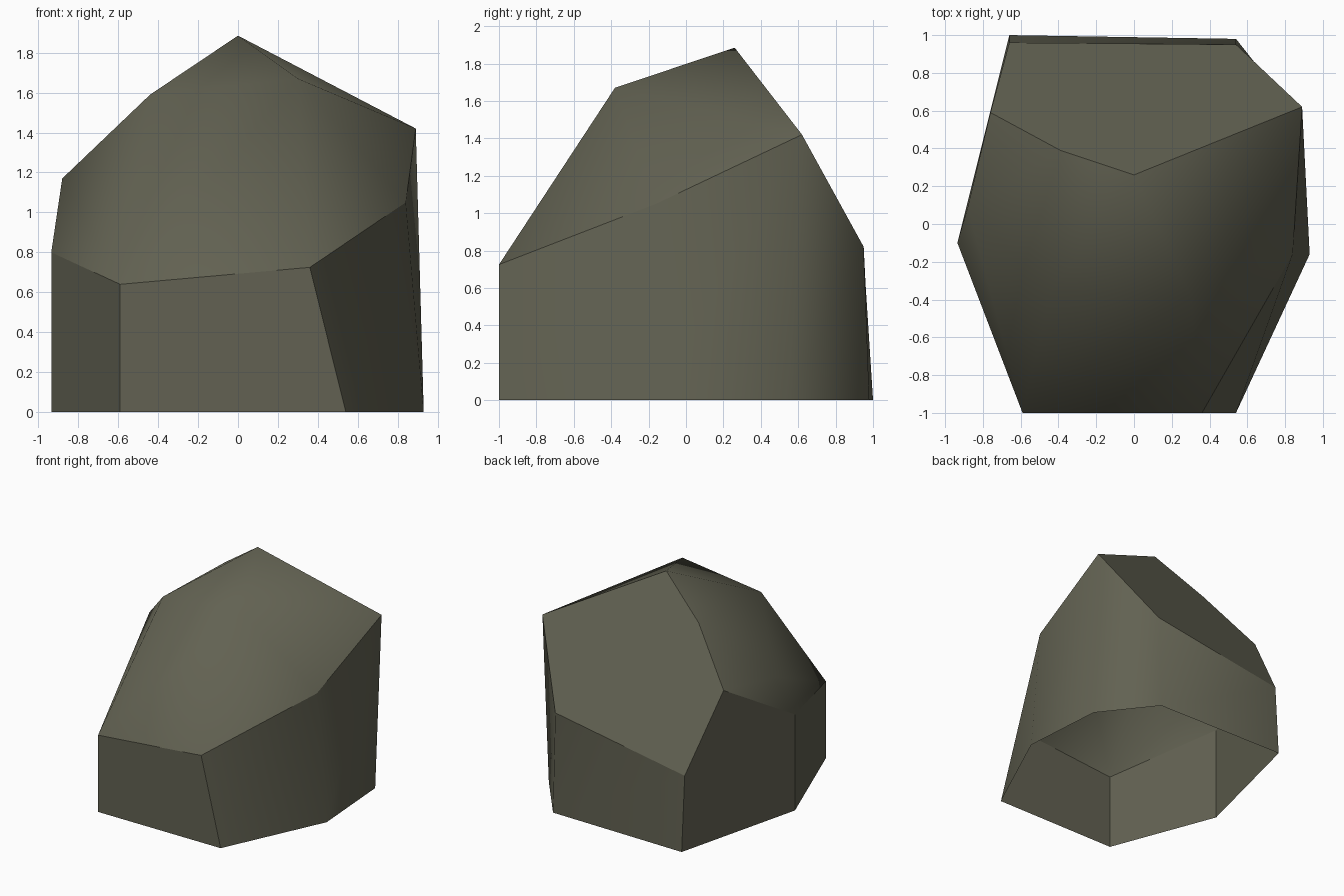
import bpy, bmesh

if "Cube" in bpy.data.objects:
    bpy.data.objects.remove(bpy.data.objects["Cube"])

# Corner points of the boulder: base outline, rim above it, crown
points = {
    # base outline, counter-clockwise from front left
    "a": (-0.59, -1.0, 0), "b": (0.54, -1.0, 0), "c": (0.93, -0.16, 0),
    "e": (0.88, 0.55, 0), "d": (0.54, 0.98, 0), "n": (-0.66, 1.0, 0),
    "l": (-0.935, -0.1, 0),
    # rim where the walls end
    "A": (-0.59, -1.0, 0.64), "B": (0.36, -1.0, 0.725), "C": (0.84, -0.16, 1.05),
    "E": (0.89, 0.62, 1.42), "D": (0.54, 0.95, 0.82), "N": (-0.66, 0.96, 0.62),
    "T": (-0.76, 0.59, 1.217), "L": (-0.935, -0.1, 0.80),
    # crown
    "P": (0, 0.26, 1.885), "K": (-0.39, 0.39, 1.605), "G": (-0.88, 0.09, 1.17),
    "H": (-0.44, -0.36, 1.59), "I": (0.30, -0.38, 1.67),
}

# Facets: each group is one smooth patch, with hard edges between groups
# (the underside is open)
patches = [
    "abBA",                                            # front wall
    "bcCB ceEC edDE dnND",                             # rounded right and back wall
    "nlLTN",                                           # left wall
    "laAL",                                            # front left wall
    "EDNTKP",                                          # flat back slope
    "ABI AIH AHG AGL LGT BCI CEI IEP HIP HPK GHK GKT",  # domed front slope
]

bm = bmesh.new()
v = {k: bm.verts.new(p) for k, p in points.items()}
group = {}
for i, patch in enumerate(patches):
    for names in patch.split():
        f = bm.faces.new([v[k] for k in names])
        f.smooth = True
        group[f] = i
for e in bm.edges:
    e.smooth = len({group[f] for f in e.link_faces}) == 1
bm.normal_update()

mesh = bpy.data.meshes.new("boulder")
bm.to_mesh(mesh)
bm.free()

stone = bpy.data.materials.new("olive grey stone")
stone.diffuse_color = (0.122, 0.121, 0.084, 1)
stone.use_nodes = True
stone.node_tree.nodes["Principled BSDF"].inputs["Base Color"].default_value = stone.diffuse_color
mesh.materials.append(stone)

boulder = bpy.data.objects.new("boulder", mesh)
bpy.context.collection.objects.link(boulder)
